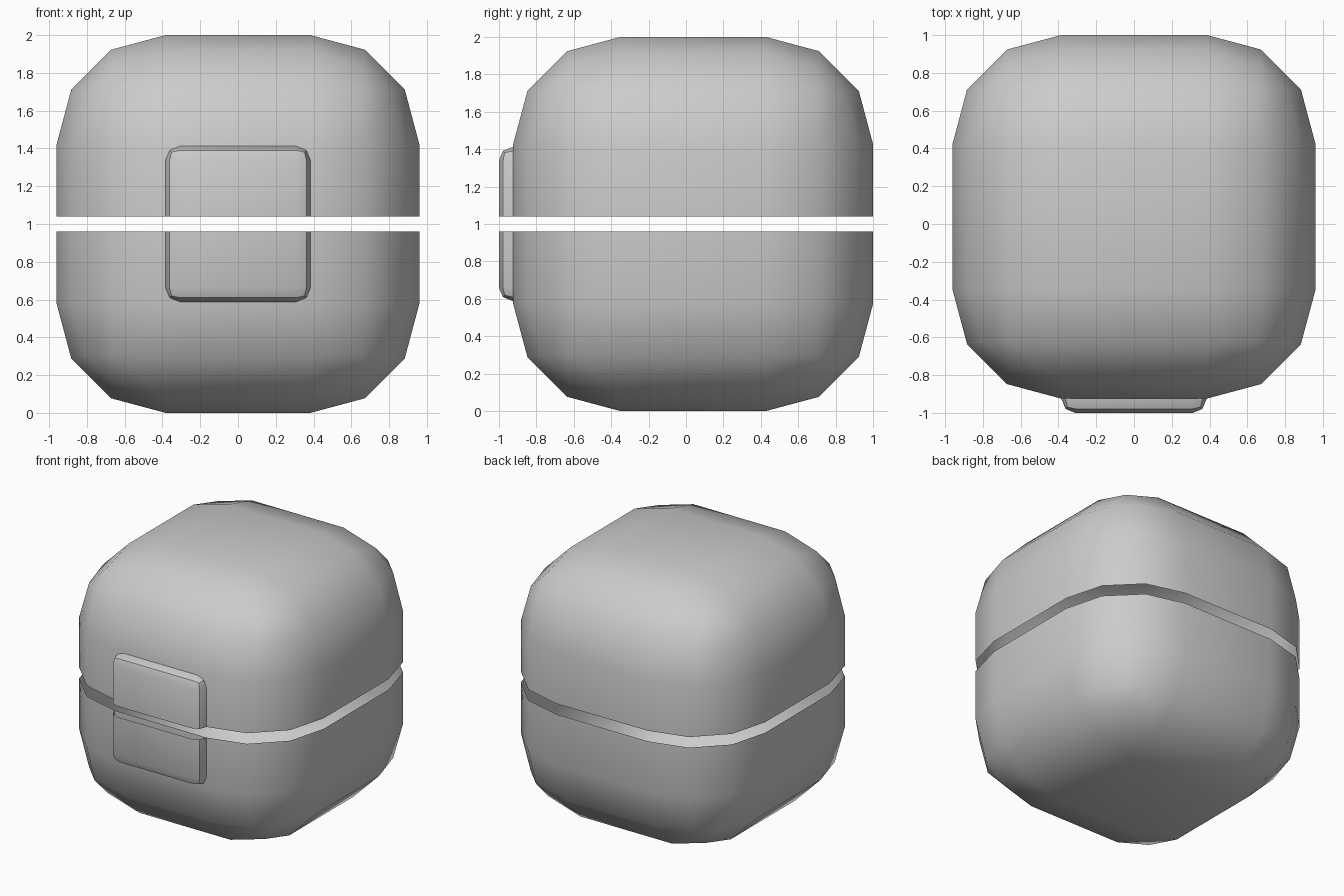
import bpy, bmesh
from mathutils import Vector, Matrix
from math import radians

if "Cube" in bpy.data.objects:
    bpy.data.objects.remove(bpy.data.objects["Cube"])

GAP = 0.04  # half of the opening between lid and base


def rounded_box(size, radius, segments):
    """Cube of full dimensions `size` with all edges rounded."""
    bm = bmesh.new()
    bmesh.ops.create_cube(bm, size=1, matrix=Matrix.Diagonal((*size, 1)))
    bmesh.ops.bevel(bm, geom=bm.edges[:], offset=radius, offset_type='OFFSET',
                    segments=segments, profile=0.5, affect='EDGES')
    return bm


def cut(bm, co, no):
    """Remove everything on the positive side of a plane, leaving it open."""
    bmesh.ops.bisect_plane(bm, geom=bm.verts[:] + bm.edges[:] + bm.faces[:],
                           plane_co=co, plane_no=no, clear_outer=True)


def half_shell(name, size, radius, segments, centre_y, side, back_cut=None):
    """Open half of a rounded box; side is +1 for upper, -1 for lower."""
    bm = rounded_box(size, radius, segments)
    cut(bm, (0, 0, 0), (0, 0, -side))
    if back_cut is not None:
        cut(bm, (0, back_cut, 0), (0, 1, 0))
    bmesh.ops.translate(bm, verts=bm.verts[:],
                        vec=Vector((0, centre_y, 1 + side * GAP)))
    mesh = bpy.data.meshes.new(name)
    bm.to_mesh(mesh)
    bm.free()
    ob = bpy.data.objects.new(name, mesh)
    bpy.context.collection.objects.link(ob)
    bpy.ops.object.select_all(action='DESELECT')
    ob.select_set(True)
    bpy.context.view_layer.objects.active = ob
    bpy.ops.object.shade_smooth_by_angle(angle=radians(40))
    return ob


for side, part in ((1, "lid"), (-1, "base")):
    # Rounded hollow body half
    half_shell(part, (1.92, 1.924, 1.92), 0.577, 3, 0.038, side)
    # Matching half of the front latch, open where it enters the body
    half_shell(part + "_latch", (0.768, 0.4, 0.744), 0.075, 2, -0.8, side,
               back_cut=-0.122)
